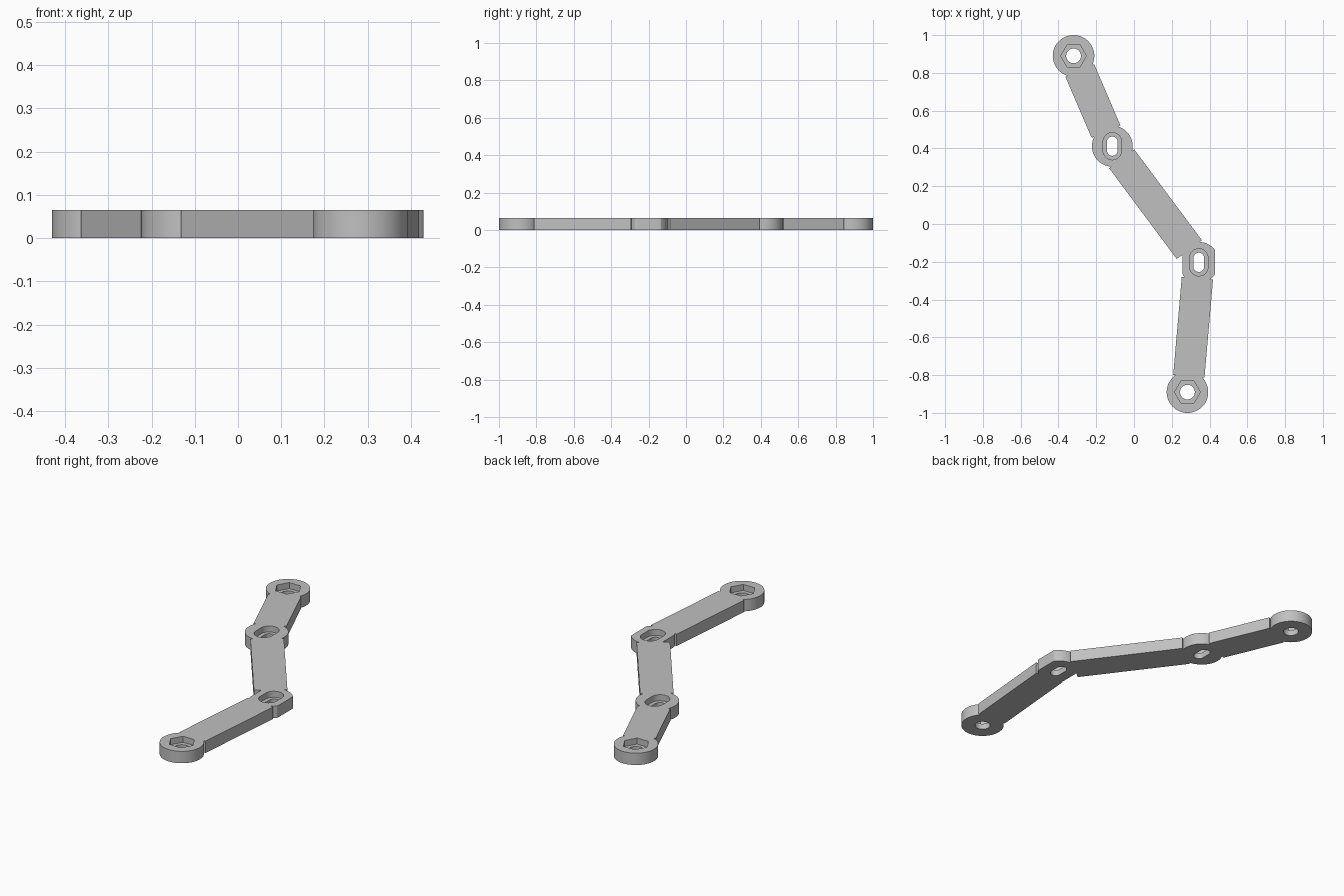
import bpy, bmesh, math
from mathutils import Vector

cube = bpy.data.objects.get("Cube")
if cube:
    bpy.data.objects.remove(cube, do_unlink=True)

HEIGHT = 0.065        # plate thickness
FLOOR = 0.032         # floor of the fastener recesses
HALF_WIDTH = 0.083    # half width of an arm
GAP = 0.084           # arm end to joint centre

grey = bpy.data.materials.new("light grey")
grey.use_nodes = True
grey.diffuse_color = (0.53, 0.53, 0.53, 1)
grey.node_tree.nodes["Principled BSDF"].inputs["Base Color"].default_value = grey.diffuse_color


def prism(name, points, z0=0.0, z1=HEIGHT):
    """Extrude an outline from z0 to z1."""
    bm = bmesh.new()
    face = bm.faces.new([bm.verts.new((p[0], p[1], z0)) for p in points])
    side = bmesh.ops.extrude_face_region(bm, geom=[face])
    top = [v for v in side["geom"] if isinstance(v, bmesh.types.BMVert)]
    bmesh.ops.translate(bm, verts=top, vec=(0, 0, z1 - z0))
    bmesh.ops.recalc_face_normals(bm, faces=bm.faces)
    mesh = bpy.data.meshes.new(name)
    bm.to_mesh(mesh)
    bm.free()
    mesh.materials.append(grey)
    obj = bpy.data.objects.new(name, mesh)
    bpy.context.collection.objects.link(obj)
    return obj


def outline(centre, radius, sides=64, stretch=0.0, limit=1.0):
    """Circle or polygon, optionally stretched into a slot or trimmed in x."""
    points = []
    for i in range(sides):
        a = math.tau * (i + (0.5 if stretch else 0)) / sides
        x = max(-limit, min(limit, radius * math.cos(a)))
        y = radius * math.sin(a)
        points.append((centre.x + x, centre.y + y + math.copysign(stretch, y)))
    return points


def arm(name, a, b):
    """Straight bar stopping short of both joints."""
    along = (b - a).normalized()
    across = Vector((-along.y, along.x)) * HALF_WIDTH
    p, q = a + along * GAP, b - along * GAP
    return prism(name, [p - across, q - across, q + across, p + across])


# Joint centres from back to front
back_end = Vector((-0.32, 0.89))
back_slot = Vector((-0.115, 0.412))
front_slot = Vector((0.343, -0.203))
front_end = Vector((0.283, -0.89))
joints = [back_end, back_slot, front_slot, front_end]

# Solid pads and arms
body = prism("linkage_bar", outline(back_end, 0.11))
solids = [
    prism("back_slot_pad", outline(back_slot, 0.108)),
    prism("front_slot_pad", outline(front_slot, 0.108, limit=0.086)),
    prism("front_end_pad", outline(front_end, 0.11)),
]
solids += [arm("arm", a, b) for a, b in zip(joints, joints[1:])]

# Cutters: hexagonal pockets with round holes, long recesses with slots
cutters = []
for c in (back_end, front_end):
    cutters.append(prism("hex_pocket", outline(c, 0.068, 6), FLOOR, 0.1))
    cutters.append(prism("round_hole", outline(c, 0.039, 48), -0.1, 0.1))
for c in (back_slot, front_slot):
    cutters.append(prism("slot_recess", outline(c, 0.049, 48, 0.023), FLOOR, 0.1))
    cutters.append(prism("slot_hole", outline(c, 0.028, 48, 0.023), -0.1, 0.1))

# Join the solids, then cut the holes
bpy.ops.object.select_all(action="DESELECT")
bpy.context.view_layer.objects.active = body
body.select_set(True)
for tools, operation in ((solids, "UNION"), (cutters, "DIFFERENCE")):
    for tool in tools:
        mod = body.modifiers.new(tool.name, "BOOLEAN")
        mod.operation = operation
        mod.solver = "EXACT"
        mod.object = tool
        bpy.ops.object.modifier_apply(modifier=mod.name)
        bpy.data.objects.remove(tool, do_unlink=True)

bpy.ops.object.shade_smooth_by_angle(angle=math.radians(25))
